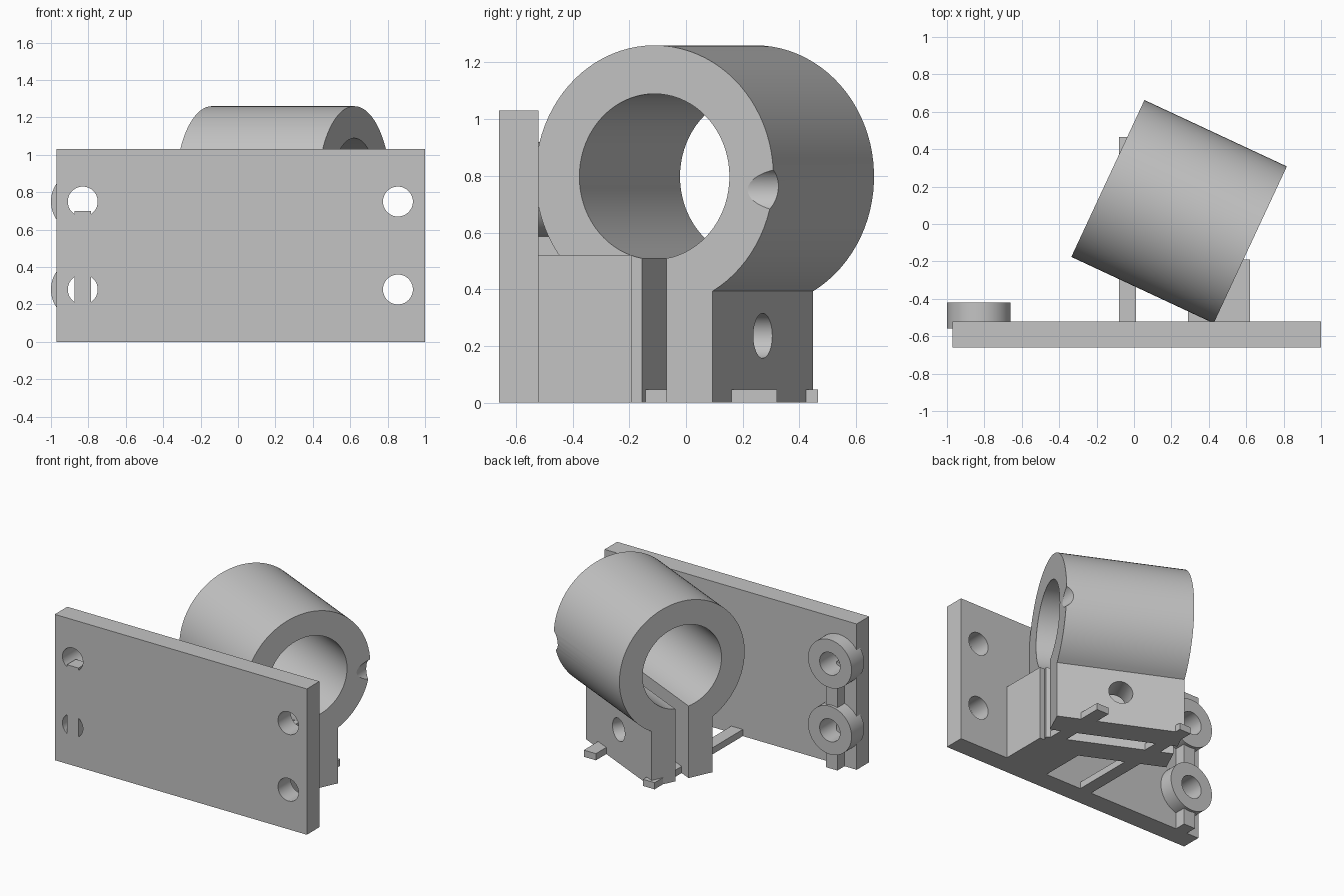
import bpy, bmesh, math
from mathutils import Vector, Matrix

if "Cube" in bpy.data.objects:
    bpy.data.objects.remove(bpy.data.objects["Cube"])

grey = bpy.data.materials.new("light_grey")
grey.diffuse_color = (0.55, 0.55, 0.55, 1)
grey.use_nodes = True
grey.node_tree.nodes["Principled BSDF"].inputs["Base Color"].default_value = grey.diffuse_color


def make(name, bm):
    bmesh.ops.recalc_face_normals(bm, faces=bm.faces)
    me = bpy.data.meshes.new(name)
    bm.to_mesh(me)
    bm.free()
    ob = bpy.data.objects.new(name, me)
    me.materials.append(grey)
    bpy.context.collection.objects.link(ob)
    return ob


def box(name, x0, x1, y0, y1, z0, z1):
    bm = bmesh.new()
    m = Matrix.Translation(((x0 + x1) / 2, (y0 + y1) / 2, (z0 + z1) / 2)) @ Matrix.Diagonal((x1 - x0, y1 - y0, z1 - z0, 1))
    bmesh.ops.create_cube(bm, size=1, matrix=m)
    return make(name, bm)


def rod(name, a, b, r):
    """Cylinder from point a to point b."""
    a, b = Vector(a), Vector(b)
    d = b - a
    bm = bmesh.new()
    m = Matrix.Translation((a + b) / 2) @ d.to_track_quat('Z', 'Y').to_matrix().to_4x4()
    bmesh.ops.create_cone(bm, cap_ends=True, segments=64, radius1=r, radius2=r, depth=d.length, matrix=m)
    return make(name, bm)


def boolean(ob, tool, op='DIFFERENCE'):
    mod = ob.modifiers.new("bool", 'BOOLEAN')
    mod.operation, mod.solver, mod.object = op, 'EXACT', tool
    bpy.context.view_layer.objects.active = ob
    bpy.ops.object.modifier_apply(modifier=mod.name)
    bpy.data.objects.remove(tool, do_unlink=True)


HOLE = 0.08
LEFT, RIGHT = -0.83, 0.855
ROWS = (0.28, 0.75)

# Mounting plate with four screw holes
plate = box("mounting_plate", -0.97, 1.0, -0.66, -0.52, 0, 1.03)
for x in (LEFT, RIGHT):
    for z in ROWS:
        boolean(plate, rod("cutter", (x, -1, z), (x, 0, z), HOLE))

# Upright support rib behind the left holes, flush with the plate front
rib = box("support_rib", LEFT - 0.045, LEFT + 0.045, -0.66, -0.44, 0, 0.70)
for z in ROWS:
    boolean(rib, rod("cutter", (LEFT, -0.56, z), (LEFT, 0, z), HOLE))
boolean(plate, rib, 'UNION')

# Ring spacers behind the left holes
spacers = []
for i, z in enumerate(ROWS):
    ring = rod(f"ring_spacer_{i + 1}", (LEFT, -0.56, z), (LEFT, -0.42, z), 0.17)
    boolean(ring, rod("cutter", (LEFT, -1, z), (LEFT, 0, z), HOLE))
    spacers.append(ring)

# Split clamp: C-shaped profile extruded along an axis turned 25 degrees
R, BORE, FOOT, SLIT, HALF = 0.463, 0.292, 0.226, 0.048, 0.42
centre = Vector((0.241, 0.066, 0))
axis = Vector((math.cos(math.radians(-25)), math.sin(math.radians(-25)), 0))
side = Vector((-axis.y, axis.x, 0))
CZ = 0.797


def arc(r, half_width, n):
    start = -math.pi / 2 + math.asin(half_width / r)
    sweep = 2 * math.pi - 2 * math.asin(half_width / r)
    return [(r * math.cos(start + sweep * i / n), CZ + r * math.sin(start + sweep * i / n)) for i in range(n + 1)]


profile = ([(FOOT, 0)] + arc(R, FOOT, 72) + [(-FOOT, 0), (-SLIT, 0)]
           + arc(BORE, SLIT, 72)[::-1] + [(SLIT, 0)])
bm = bmesh.new()
face = bm.faces.new([bm.verts.new(centre - axis * HALF + side * v + Vector((0, 0, z))) for v, z in profile])
ext = bmesh.ops.extrude_face_region(bm, geom=[face], use_keep_orig=True)
bmesh.ops.translate(bm, vec=axis * HALF * 2, verts=[g for g in ext["geom"] if isinstance(g, bmesh.types.BMVert)])
clamp = make("split_clamp", bm)

# Clamp bolt hole, and screwdriver clearance in line with the right upper hole
mid = centre + Vector((0, 0, 0.236))
boolean(clamp, rod("cutter", mid - side * 0.6, mid + side * 0.6, 0.079))
boolean(clamp, rod("cutter", (RIGHT, -0.5, 0.75), (RIGHT, 1, 0.75), HOLE))

# Block joining the clamp to the plate, trimmed by the slit line
box("joining_block", 0.29, 0.62, -0.53, -0.19, 0, 0.52)

# Thin floor bars tying the feet together
box("floor_bar_left", -0.08, 0.01, -0.53, 0.465, 0, 0.047)
box("floor_bar_right", 0.48, 0.575, -0.40, 0.32, 0, 0.047)

# Smooth round walls, keep edges sharp
for ob in [plate, clamp] + spacers:
    bpy.ops.object.select_all(action='DESELECT')
    ob.select_set(True)
    bpy.context.view_layer.objects.active = ob
    bpy.ops.object.shade_smooth_by_angle(angle=math.radians(25))
